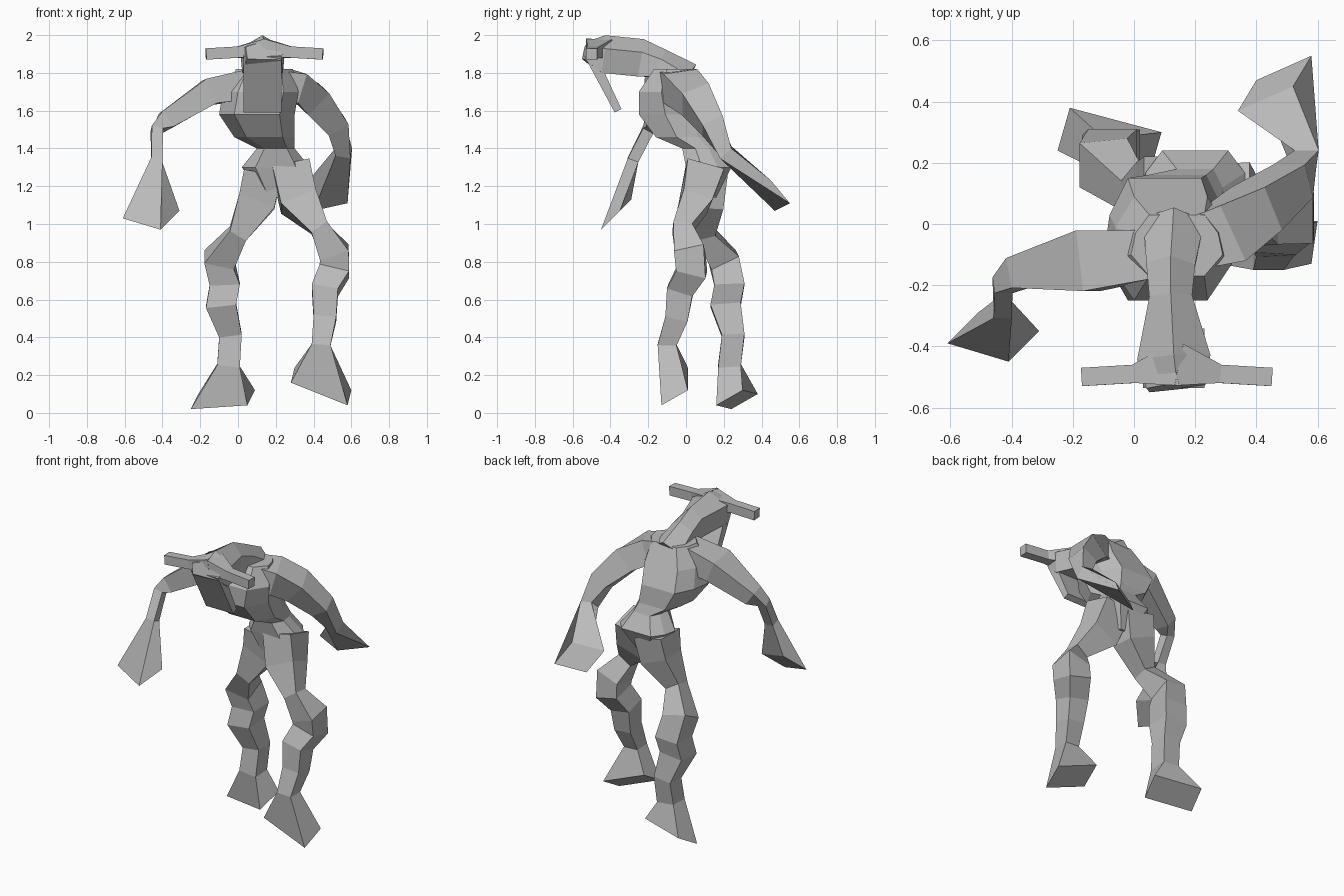
import bpy
import bmesh
from mathutils import Vector

if "Cube" in bpy.data.objects:
    bpy.data.objects.remove(bpy.data.objects["Cube"], do_unlink=True)

clay = bpy.data.materials.new("plain grey")
clay.use_nodes = True
GREY = (0.5, 0.5, 0.5, 1)
clay.diffuse_color = GREY
clay.node_tree.nodes["Principled BSDF"].inputs["Base Color"].default_value = GREY

X_AXIS, Y_AXIS, Z_AXIS = Vector((1, 0, 0)), Vector((0, 1, 0)), Vector((0, 0, 1))

# Cross-sections in unit coordinates
SQUARE = [(1, 1), (-1, 1), (-1, -1), (1, -1)]
BARREL = [(.9, .4), (.6, 1), (-.6, 1), (-.9, .4),
          (-1, -.3), (-.6, -1), (.6, -1), (1, -.3)]
HOOD = [(1, .3), (0, 1), (-1, .3), (-.9, -1), (.9, -1)]


def ring_axes(ring, along, side):
    """Half-width and half-depth vectors of a ring; depth equals width unless given."""
    across = (side - along * side.dot(along)).normalized()
    return across * ring[3], along.cross(across) * ring[-1]


def loft(name, rings, side=X_AXIS, section=SQUARE, tip=None, level=False):
    """Skin rings of (x, y, z, half width, half depth) set square to their path, or level.
    The optional tip is a last ring given as centre, half width and half depth vectors."""
    centres = [Vector(ring[:3]) for ring in rings]
    if tip:
        centres.append(Vector(tip[0]))
    bm = bmesh.new()
    loops = []
    for i, centre in enumerate(centres):
        if i < len(rings):
            ahead = centres[min(i + 1, len(centres) - 1)]
            behind = centres[max(i - 1, 0)]
            along = Z_AXIS if level else (ahead - behind).normalized()
            u, v = ring_axes(rings[i], along, side)
        else:
            u, v = Vector(tip[1]), Vector(tip[2])
        loops.append([bm.verts.new(centre + u * a + v * b) for a, b in section])
    count = len(section)
    for low, high in zip(loops, loops[1:]):
        for k in range(count):
            j = (k + 1) % count
            bm.faces.new((low[k], low[j], high[j], high[k]))
    bm.faces.new(loops[0])
    bm.faces.new(loops[-1])
    bmesh.ops.recalc_face_normals(bm, faces=bm.faces)
    mesh = bpy.data.meshes.new(name)
    bm.to_mesh(mesh)
    bm.free()
    mesh.materials.append(clay)
    obj = bpy.data.objects.new(name, mesh)
    bpy.context.collection.objects.link(obj)


# Torso, from the crotch up to the shoulders
loft("torso", [
    (.2, .1, 1.14, .06),
    (.2, .12, 1.3, .18, .12),
    (.2, .08, 1.4, .1),
    (.14, 0, 1.46, .16),
    (.1, -.05, 1.58, .2),
    (.12, -.08, 1.7, .2, .17),
    (.14, -.07, 1.82, .15, .1),
], section=BARREL, level=True)

# Neck and hooded head
loft("neck_and_head", [
    (.13, 0, 1.76, .1),
    (.12, -.14, 1.85, .08),
    (.12, -.24, 1.88, .07, .1),
    (.13, -.44, 1.9, .12, .1),
    (.14, -.53, 1.92, .1, .05),
], section=HOOD)

# Long flat face hanging from the front of the hood
loft("face_plate", [(.13, -.51, 1.9, .1, .03), (.13, -.36, 1.6, .1, .02)])

# Sideways horns, flaring out of the hood
for name, way in (("left_horn", 1), ("right_horn", -1)):
    middle = .14
    loft(name, [
        (middle, -.46, 1.93, .07, .05),
        (middle + way * .14, -.49, 1.91, .03),
        (middle + way * .31, -.5, 1.9, .03),
    ], side=Y_AXIS)

# Arms, ending in flared hands
loft("right_arm", [
    (.06, -.1, 1.74, .08),
    (-.15, -.12, 1.7, .1, .07),
    (-.38, -.16, 1.55, .05),
    (-.43, -.2, 1.5, .03),
    (-.43, -.28, 1.34, .03),
], side=Y_AXIS, tip=((-.46, -.37, 1.05), (.05, .05, .05), (.1, -.03, -.03)))
loft("left_arm", [
    (.14, -.08, 1.74, .08),
    (.3, -.03, 1.73, .1, .08),
    (.4, .05, 1.66, .08),
    (.52, .14, 1.52, .06),
    (.56, .21, 1.38, .04),
], side=Y_AXIS, tip=((.46, .46, 1.15), (-.03, -.05, .06), (.09, .04, .02)))

# Legs, ending in flared feet
loft("right_leg", [
    (.13, .12, 1.27, .1),
    (.1, .12, 1.12, .1, .08),
    (0, .1, .95, .05),
    (-.1, .2, .81, .08),
    (-.07, .23, .68, .08),
    (-.09, .21, .57, .08),
    (-.04, .25, .41, .06),
    (-.05, .23, .25, .06),
], tip=((-.08, .27, .07), (.15, -.04, .01), (-.02, -.07, -.04)))
loft("left_leg", [
    (.28, .1, 1.3, .1),
    (.32, .05, 1.12, .1, .08),
    (.43, -.02, .98, .05),
    (.51, .02, .85, .08),
    (.51, .03, .75, .08),
    (.46, -.03, .65, .07),
    (.46, -.05, .5, .06),
    (.44, -.1, .36, .05),
], tip=((.44, -.06, .14), (.15, 0, -.06), (-.01, -.07, -.04)))
